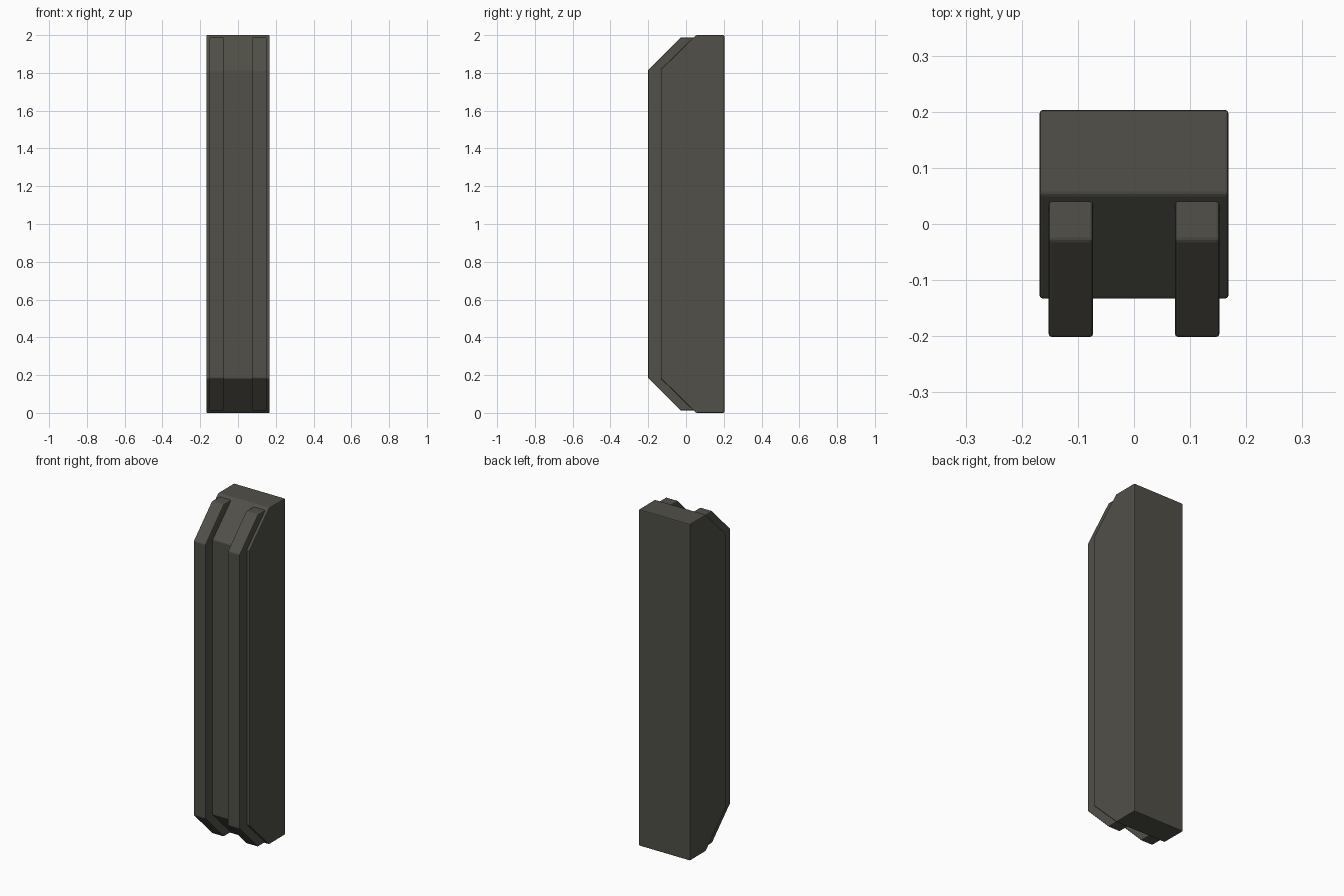
import bpy, bmesh

if "Cube" in bpy.data.objects:
    bpy.data.objects.remove(bpy.data.objects["Cube"])

# One flat dark olive-grey colour
mat = bpy.data.materials.new("dark_olive_grey")
mat.diffuse_color = (0.082, 0.079, 0.065, 1)
mat.use_nodes = True
mat.node_tree.nodes["Principled BSDF"].inputs["Base Color"].default_value = mat.diffuse_color


def extrude_profile(name, profile, x0, x1, bevel):
    """Extrude a (y, z) profile from x0 to x1 and soften its edges."""
    bm = bmesh.new()
    face = bm.faces.new([bm.verts.new((x0, y, z)) for y, z in profile])
    ext = bmesh.ops.extrude_face_region(bm, geom=[face])
    moved = [v for v in ext["geom"] if isinstance(v, bmesh.types.BMVert)]
    bmesh.ops.translate(bm, verts=moved, vec=(x1 - x0, 0, 0))
    bmesh.ops.recalc_face_normals(bm, faces=bm.faces)
    mesh = bpy.data.meshes.new(name)
    bm.to_mesh(mesh)
    bm.free()
    mesh.materials.append(mat)
    obj = bpy.data.objects.new(name, mesh)
    bpy.context.collection.objects.link(obj)
    mod = obj.modifiers.new("soft_edges", "BEVEL")
    mod.width = bevel
    mod.segments = 2
    mod.limit_method = "ANGLE"
    return obj


def symmetric(upper):
    """Mirror the upper half of a profile about z = 1."""
    return upper + [(y, 2 - z) for y, z in reversed(upper)]


# Main block with chamfered front top and bottom
extrude_profile("main_block",
                symmetric([(0.203, 2.0), (0.053, 2.0), (-0.133, 1.818)]),
                -0.168, 0.168, 0.005)

# Two raised front rails following the chamfers
rail = symmetric([(0.09, 1.987), (-0.029, 1.987), (-0.201, 1.815)])
for side, x0, x1 in (("left", -0.152, -0.073), ("right", 0.073, 0.152)):
    extrude_profile(side + "_rail", rail, x0, x1, 0.005)
